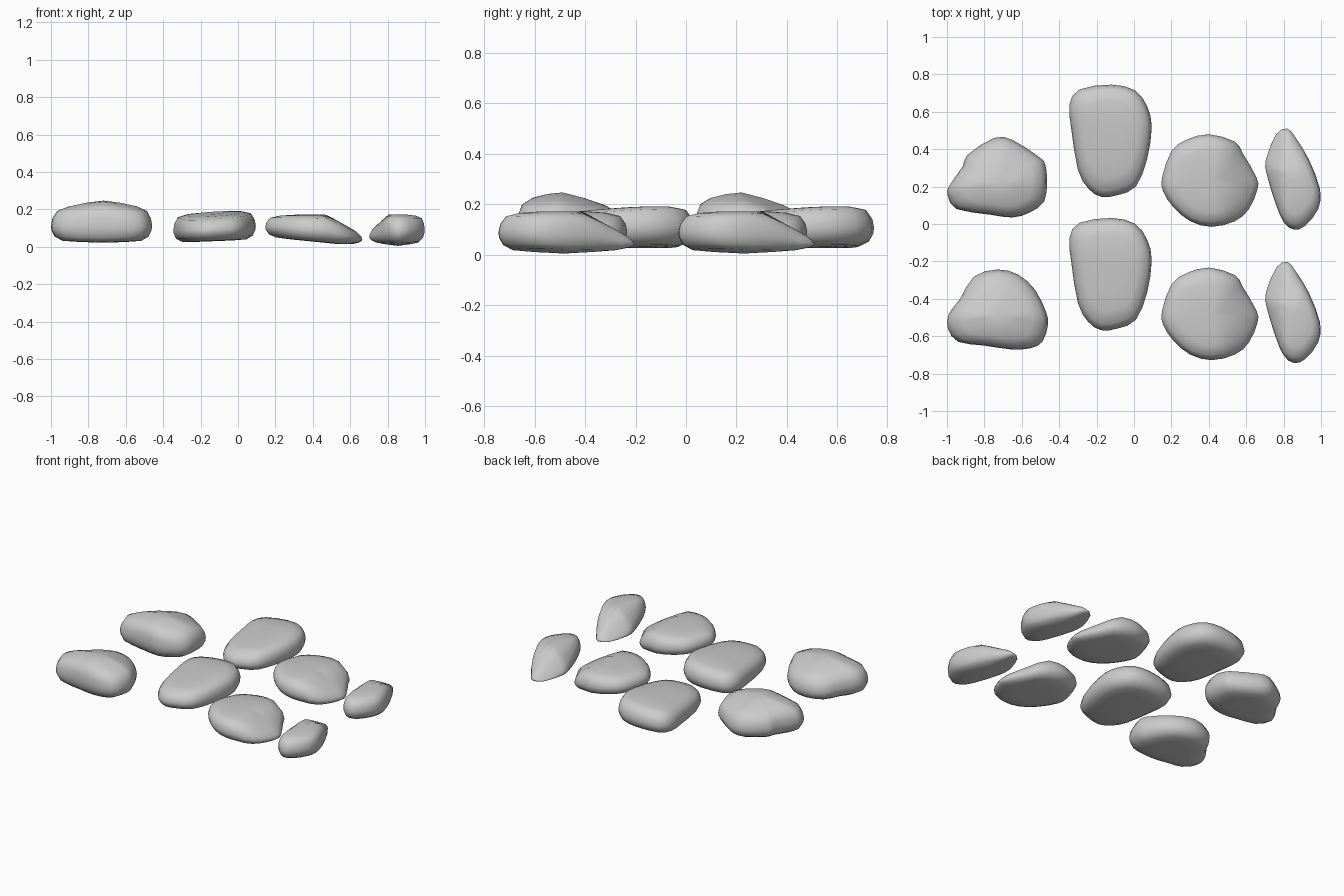
import bpy, bmesh
from mathutils import Vector

if "Cube" in bpy.data.objects:
    bpy.data.objects.remove(bpy.data.objects["Cube"])

# outward scale and height fraction of each ring, underside to crown
RINGS = [(.45, 0), (.78, .02), (.93, .14), (.99, .32), (1, .46), (.975, .66),
         (.89, .87), (.68, .96), (.35, 1)]


def rounded(pts):
    """Insert one Catmull-Rom midpoint on each side of a closed outline."""
    out, n = [], len(pts)
    p = [Vector(q) for q in pts]
    for i in range(n):
        a, b, c, d = p[i - 1], p[i], p[(i + 1) % n], p[(i + 2) % n]
        out += [b, (b + c) * .5625 - (a + d) * .0625]
    return out


def stone(name, outline, centre, top, bottom, shift=0.0):
    bm = bmesh.new()
    c = Vector(centre)
    outline = rounded(outline)

    def vert(d, h):
        z = bottom(d.x, d.y) * (1 - h) + top(d.x, d.y) * h
        return bm.verts.new((c.x + d.x, c.y + d.y + shift, z))

    rings = [[vert((p - c) * s, h) for p in outline] for s, h in RINGS]
    low, high = vert(Vector((0, 0)), 0), vert(Vector((0, 0)), 1)
    n = len(outline)
    for i in range(n):
        j = (i + 1) % n
        for r, q in zip(rings, rings[1:]):
            bm.faces.new((r[i], r[j], q[j], q[i]))
        bm.faces.new((low, rings[0][j], rings[0][i]))
        bm.faces.new((high, rings[-1][i], rings[-1][j]))
    bmesh.ops.recalc_face_normals(bm, faces=bm.faces)
    for f in bm.faces:
        f.smooth = True
    me = bpy.data.meshes.new(name)
    bm.to_mesh(me)
    bm.free()
    bpy.context.collection.objects.link(bpy.data.objects.new(name, me))


# tall humped stones on the left
humped_top = lambda x, y: .247 - .12 * abs(x) - .25 * max(0, y) - .1 * max(0, -y)
humped_base = lambda x, y: .022 + .03 * abs(x)
back_hump = [(-.75, .46), (-.65, .45), (-.51, .36), (-.475, .32), (-.465, .23),
             (-.48, .12), (-.56, .06), (-.65, .035), (-.77, .05), (-.95, .08),
             (-.995, .15), (-.99, .2), (-.915, .31), (-.89, .37)]
front_hump = [(-.73, -.243), (-.62, -.27), (-.53, -.35), (-.47, -.47), (-.46, -.54),
              (-.49, -.63), (-.555, -.665), (-.66, -.67), (-.8, -.65), (-.94, -.63),
              (-.995, -.56), (-.99, -.48), (-.93, -.4), (-.855, -.28)]
stone("humped_stone_back", back_hump, (-.72, .22), humped_top, humped_base)
stone("humped_stone_front", front_hump, (-.72, -.49), humped_top, humped_base)

# flat-topped wedge, round and narrow stones, each in two rows
wedge = [(-.29, .72), (-.12, .745), (.005, .715), (.07, .63), (.095, .52), (.07, .345),
         (.01, .2), (-.085, .155), (-.175, .145), (-.245, .19), (-.3, .29),
         (-.335, .505), (-.345, .64)]
disc = [(.4, .48), (.54, .44), (.58, .38), (.655, .25), (.66, .185), (.615, .08),
        (.54, .015), (.415, -.015), (.3, .015), (.21, .09), (.155, .175),
        (.15, .25), (.2, .39), (.28, .45)]
sliver = [(.82, .51), (.865, .46), (.935, .345), (.995, .185), (.985, .08), (.915, -.01),
          (.855, -.03), (.8, .01), (.755, .115), (.71, .265), (.705, .345), (.76, .48)]
for row, dy in (("back", 0), ("front", -.713)):
    stone("wedge_stone_" + row, wedge, (-.13, .47),
          lambda x, y: .182 + .07 * x + .06 * y, lambda x, y: .03 + .04 * x, dy)
    stone("round_stone_" + row, disc, (.4, .23),
          lambda x, y: .172 - .5 * max(0, x - .07),
          lambda x, y: max(.012, .028 - .1 * x), dy)
    stone("narrow_stone_" + row, sliver, (.855, .23),
          lambda x, y: .172 - .8 * max(0, -x - .05) - .5 * max(0, y - .07),
          lambda x, y: .005 + .12 * abs(x) + .05 * abs(y), dy)
